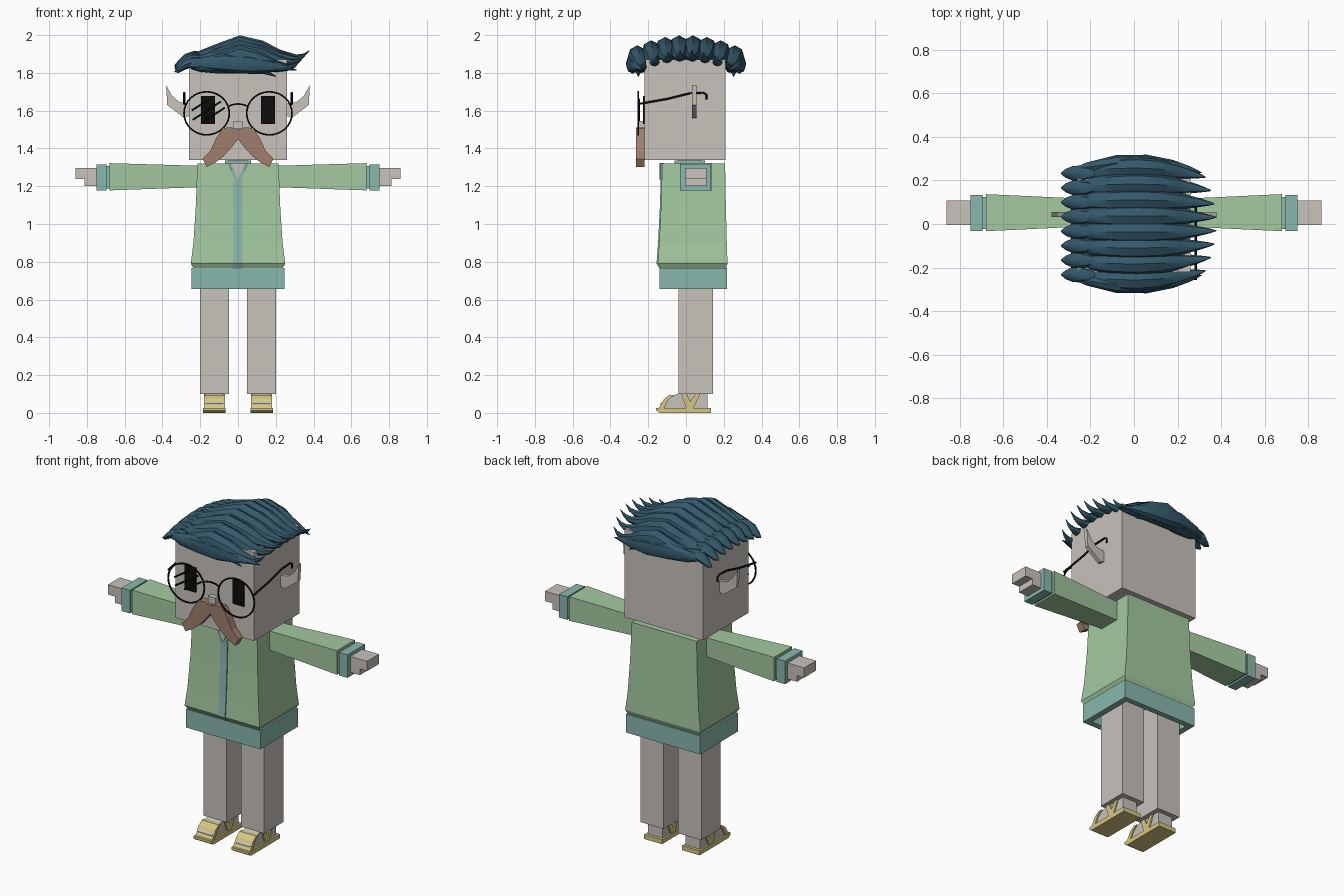
import bpy, bmesh, math
from mathutils import Vector

cube = bpy.data.objects.get("Cube")
if cube:
    bpy.data.objects.remove(cube, do_unlink=True)


def material(name, rgb):
    m = bpy.data.materials.new(name)
    m.use_nodes = True
    m.diffuse_color = (*rgb, 1)
    m.node_tree.nodes["Principled BSDF"].inputs["Base Color"].default_value = (*rgb, 1)
    return m


SKIN = material("warm grey skin", (0.58, 0.54, 0.5))
GREEN = material("soft green", (0.37, 0.585, 0.35))
TEAL = material("pale teal", (0.25, 0.48, 0.42))
BROWN = material("brown", (0.35, 0.21, 0.15))
HAIR = material("dark blue", (0.034, 0.1, 0.146))
YELLOW = material("sandy yellow", (0.66, 0.57, 0.22))
BLACK = material("black", (0.004, 0.004, 0.004))


def loft(name, rings, mat, smooth=False):
    """Skin a list of equal-length point rings and cap both ends."""
    bm = bmesh.new()
    loops = [[bm.verts.new(p) for p in r] for r in rings]
    n = len(loops[0])
    for a, b in zip(loops, loops[1:]):
        for i in range(n):
            j = (i + 1) % n
            bm.faces.new((a[i], a[j], b[j], b[i]))
    bm.faces.new(loops[0])
    bm.faces.new(loops[-1])
    bmesh.ops.recalc_face_normals(bm, faces=bm.faces)
    me = bpy.data.meshes.new(name)
    bm.to_mesh(me)
    bm.free()
    me.materials.append(mat)
    ob = bpy.data.objects.new(name, me)
    bpy.context.collection.objects.link(ob)
    if smooth:
        bpy.ops.object.select_all(action='DESELECT')
        ob.select_set(True)
        bpy.context.view_layer.objects.active = ob
        bpy.ops.object.shade_smooth_by_angle(angle=math.radians(40))
    return ob


def rect_z(z, x0, x1, y0, y1):
    return [(x0, y0, z), (x1, y0, z), (x1, y1, z), (x0, y1, z)]


def rect_x(x, y0, y1, z0, z1):
    return [(x, y0, z0), (x, y1, z0), (x, y1, z1), (x, y0, z1)]


def box(name, x0, x1, y0, y1, z0, z1, mat):
    return loft(name, [rect_z(z0, x0, x1, y0, y1), rect_z(z1, x0, x1, y0, y1)], mat)


def plate_y(name, profile, y0, y1, mat, s=1):
    """Extrude an (x, z) profile along y."""
    return loft(name, [[(s * x, y, z) for x, z in profile] for y in (y0, y1)], mat)


def plate_x(name, profile, x0, x1, mat):
    """Extrude a (y, z) profile along x."""
    return loft(name, [[(x, y, z) for y, z in profile] for x in (x0, x1)], mat)


def wire(name, points, radius, mat, closed=False):
    cu = bpy.data.curves.new(name, 'CURVE')
    cu.dimensions = '3D'
    cu.bevel_depth = radius
    cu.bevel_resolution = 1
    cu.use_fill_caps = True
    sp = cu.splines.new('POLY')
    sp.points.add(len(points) - 1)
    for p, co in zip(sp.points, points):
        p.co = (*co, 1)
    sp.use_cyclic_u = closed
    cu.materials.append(mat)
    ob = bpy.data.objects.new(name, cu)
    bpy.context.collection.objects.link(ob)


# Head, nose and neck
box("head", -0.26, 0.26, -0.22, 0.21, 1.34, 1.87, SKIN)
box("nose", -0.025, 0.025, -0.25, -0.22, 1.505, 1.545, SKIN)
box("neck", -0.05, 0.05, -0.04, 0.08, 1.3, 1.345, SKIN)
box("collar", -0.07, 0.07, -0.06, 0.1, 1.31, 1.335, TEAL)

# Jacket: flared body, front strip, open neckline and hollow hem
body = [(0.765, 0.235, -0.135, 0.21), (0.79, 0.25, -0.15, 0.22), (0.9, 0.236, -0.142, 0.216),
        (1.1, 0.223, -0.132, 0.211), (1.32, 0.215, -0.126, 0.207)]
loft("jacket_body", [rect_z(z, -x, x, y0, y1) for z, x, y0, y1 in body], GREEN)
loft("front_strip", [rect_z(z, -0.023, 0.023, y0 - 0.006, y0 + 0.003)
                     for z, x, y0, y1 in body[:4]] + [rect_z(1.23, -0.023, 0.023, -0.134, -0.125)], TEAL)
plate_y("neckline_trim", [(0, 1.19), (0.052, 1.322), (-0.052, 1.322)], -0.135, -0.12, TEAL)
plate_y("neckline_skin", [(0, 1.235), (0.036, 1.323), (-0.036, 1.323)], -0.139, -0.12, SKIN)
for name, x0, x1, y0, y1 in (("hem_front", -0.246, 0.246, -0.14, -0.105),
                             ("hem_back", -0.246, 0.246, 0.185, 0.218),
                             ("hem_right", -0.246, -0.211, -0.105, 0.185),
                             ("hem_left", 0.211, 0.246, -0.105, 0.185)):
    box(name, x0, x1, y0, y1, 0.655, 0.766, TEAL)

for s, side in ((1, "left_"), (-1, "right_")):
    # Arm, cuff and hand
    loft(side + "sleeve", [rect_x(s * x, *r) for x, *r in (
        (0.2, -0.01, 0.115, 1.195, 1.308), (0.68, -0.033, 0.137, 1.178, 1.322))], GREEN)
    loft(side + "cuff_inner", [rect_x(s * x, -0.022, 0.125, 1.188, 1.308) for x in (0.67, 0.70)], TEAL)
    loft(side + "cuff", [rect_x(s * x, -0.033, 0.133, 1.178, 1.316) for x in (0.695, 0.75)], TEAL)
    loft(side + "hand", [rect_x(s * x, -0.005, 0.108, 1.237, 1.296) for x in (0.74, 0.86)], SKIN)
    loft(side + "thumb", [rect_x(s * x, -0.005, 0.108, 1.2, 1.24) for x in (0.74, 0.812)], SKIN)

    # Leg, foot and sandal
    c = s * 0.125
    box(side + "leg", c - 0.077, c + 0.077, -0.04, 0.143, 0.1, 0.77, SKIN)
    plate_x(side + "foot", [(-0.135, 0.02), (-0.135, 0.05), (-0.1, 0.08), (-0.04, 0.102),
                            (0.115, 0.102), (0.115, 0.02)], c - 0.048, c + 0.048, SKIN)
    plate_x(side + "sole", [(-0.158, 0.012), (-0.14, 0), (0.133, 0), (0.133, 0.027),
                            (-0.158, 0.027)], c - 0.059, c + 0.059, YELLOW)
    plate_x(side + "toe_strap", [(-0.145, 0.025), (-0.115, 0.075), (-0.085, 0.096), (-0.06, 0.096),
                                 (-0.095, 0.068), (-0.115, 0.025)], c - 0.056, c + 0.056, YELLOW)
    plate_x(side + "ankle_strap", [(0.0, 0.025), (-0.025, 0.101), (0.005, 0.101), (0.022, 0.06),
                                   (0.05, 0.101), (0.075, 0.101), (0.04, 0.025)],
            c - 0.056, c + 0.056, YELLOW)

    # Pointed ear
    plate_y(side + "ear", [(0.25, 1.575), (0.285, 1.562), (0.375, 1.63), (0.38, 1.735),
                           (0.35, 1.68), (0.31, 1.645), (0.25, 1.635)], 0.033, 0.056, SKIN, s)

    # Eye plate and glasses
    box(side + "eye", s * 0.16 - 0.037, s * 0.16 + 0.037, -0.228, -0.219, 1.53, 1.677, BLACK)
    wire(side + "glasses_rim", [(s * 0.166 + 0.12 * math.cos(a), -0.253, 1.586 + 0.114 * math.sin(a))
                                for a in (i * math.tau / 32 for i in range(32))], 0.005, BLACK, True)
    wire(side + "glasses_temple", [(s * 0.284, y, z) for y, z in (
        (-0.255, 1.635), (-0.1, 1.662), (0.02, 1.692), (0.09, 1.695), (0.108, 1.685), (0.108, 1.658))],
         0.006, BLACK)

    # Moustache half, thicker in the middle
    outline = [(0, 1.45), (0, 1.5), (0.035, 1.512), (0.08, 1.508), (0.115, 1.455), (0.145, 1.39),
               (0.187, 1.345), (0.165, 1.302), (0.12, 1.325), (0.075, 1.36), (0.035, 1.405)]
    plate_y(side + "moustache", outline, -0.264, -0.221, BROWN, s)

wire("glasses_bridge", [(x, -0.253, 1.636 - 5 * x * x) for x in (-0.05, -0.03, 0, 0.03, 0.05)],
     0.005, BLACK)

# Diagonal scratches over the right lens
for i, (x, z, half) in enumerate(((-0.2, 1.63, 0.045), (-0.165, 1.6, 0.075), (-0.125, 1.58, 0.055))):
    wire("lens_scratch_%d" % i, [(x - half, -0.25, z - half * 0.65), (x + half, -0.25, z + half * 0.65)],
         0.006, BLACK)


# Hair: tapered locks swept from one side of the head to the other
def lock(name, stations):
    rings = []
    for x, y, z, w, h in stations:
        rings.append([(x, y + w * math.cos(a), z + h * math.sin(a))
                      for a in (i * math.tau / 8 for i in range(8))])
    loft(name, rings, HAIR, True)


SWEEP = [(-0.25, 1.885, 0.012, 0.01), (-0.2, 1.89, 0.038, 0.03), (-0.1, 1.905, 0.05, 0.055),
         (0.01, 1.93, 0.054, 0.07), (0.13, 1.914, 0.05, 0.058), (0.23, 1.89, 0.036, 0.032),
         (0.31, 1.882, 0.02, 0.016), (0.35, 1.894, 0.011, 0.01), (0.38, 1.92, 0.002, 0.002)]
CURL = [(-0.18, 1.89, 0.02, 0.02), (-0.23, 1.893, 0.036, 0.025), (-0.28, 1.875, 0.034, 0.026),
        (-0.315, 1.85, 0.02, 0.018), (-0.335, 1.84, 0.003, 0.003)]
for i in range(8):
    y = -0.245 + i * 0.07
    reach = 1 - 2.2 * y * y
    drop = 0.9 * y * y
    lock("hair_lock_%d" % i, [(x * (reach if x > 0 else 1), y * (1.05 - 1.2 * x * x), z - drop, w, h)
                              for x, z, w, h in SWEEP])
    lock("hair_curl_%d" % i, [(x, y * 0.95, z - drop * 0.6, w, h) for x, z, w, h in CURL])

# Lower locks hanging over the front and back of the head
SIDE = [(-0.3, 1.835, 0.006, 0.008), (-0.22, 1.85, 0.022, 0.026), (-0.08, 1.855, 0.036, 0.05),
        (0.06, 1.845, 0.036, 0.05), (0.18, 1.835, 0.026, 0.03), (0.26, 1.825, 0.014, 0.012),
        (0.31, 1.815, 0.002, 0.002)]
FRINGE = [(-0.18, 1.82, 0.01, 0.01), (-0.1, 1.82, 0.02, 0.022), (0.04, 1.818, 0.022, 0.022),
          (0.14, 1.808, 0.015, 0.015), (0.2, 1.782, 0.002, 0.003)]
for s, side in ((-1, "front_"), (1, "back_")):
    lock(side + "side_lock", [(x, s * (0.284 - 0.5 * x * x), z, w, h) for x, z, w, h in SIDE])
    lock(side + "fringe", [(x, s * 0.252, z, w, h) for x, z, w, h in FRINGE])
